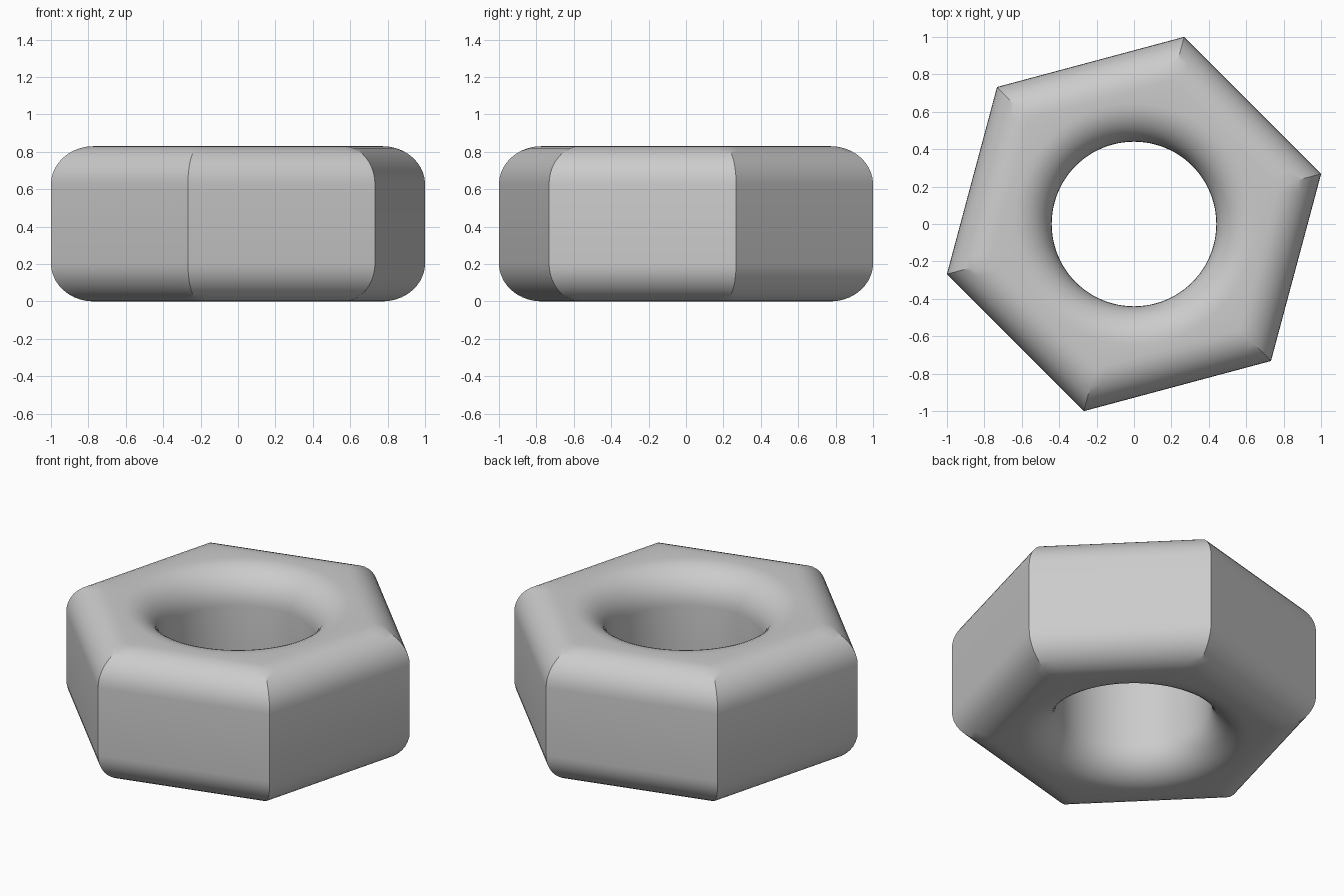
import bpy, bmesh, math

if "Cube" in bpy.data.objects:
    bpy.data.objects.remove(bpy.data.objects["Cube"])

SEG = 96          # points around, 16 per hexagon side
STEPS = 10        # steps in each rounded edge
HEIGHT = 0.83
APOTHEM = 0.897   # centre to flat
HOLE = 0.44
FILLET = 0.205
TURN = math.radians(15)


def hex_ring(bm, apothem, z):
    ring = []
    for i in range(SEG):
        a = 2 * math.pi * i / SEG
        r = apothem / math.cos(a % (math.pi / 3) - math.pi / 6)
        ring.append(bm.verts.new((r * math.cos(a + TURN), r * math.sin(a + TURN), z)))
    return ring


def round_ring(bm, r, z):
    return [bm.verts.new((r * math.cos(2 * math.pi * i / SEG + TURN),
                          r * math.sin(2 * math.pi * i / SEG + TURN), z))
            for i in range(SEG)]


bm = bmesh.new()
arc = [(FILLET * (1 - math.cos(t)), FILLET * (1 - math.sin(t)))
       for t in (math.pi / 2 * k / STEPS for k in range(STEPS + 1))]

# Outer hexagonal wall with rounded top and bottom, then the rounded bore
rings = [hex_ring(bm, APOTHEM - d, h) for d, h in reversed(arc)]
rings += [hex_ring(bm, APOTHEM - d, HEIGHT - h) for d, h in arc]
rings += [round_ring(bm, HOLE + d, HEIGHT - h) for d, h in reversed(arc)]
rings += [round_ring(bm, HOLE + d, h) for d, h in arc]

# Skin the closed loop of rings
for lower, upper in zip(rings, rings[1:] + rings[:1]):
    for i in range(SEG):
        j = (i + 1) % SEG
        bm.faces.new((lower[i], lower[j], upper[j], upper[i]))
bmesh.ops.recalc_face_normals(bm, faces=bm.faces)

mesh = bpy.data.meshes.new("hex_nut")
bm.to_mesh(mesh)
bm.free()
nut = bpy.data.objects.new("hex_nut", mesh)
bpy.context.collection.objects.link(nut)

# Plain grey metal
grey = bpy.data.materials.new("grey_metal")
grey.diffuse_color = (0.6, 0.6, 0.6, 1)
grey.use_nodes = True
grey.node_tree.nodes["Principled BSDF"].inputs["Base Color"].default_value = grey.diffuse_color
mesh.materials.append(grey)

bpy.context.view_layer.objects.active = nut
nut.select_set(True)
bpy.ops.object.shade_smooth_by_angle(angle=math.radians(30))
